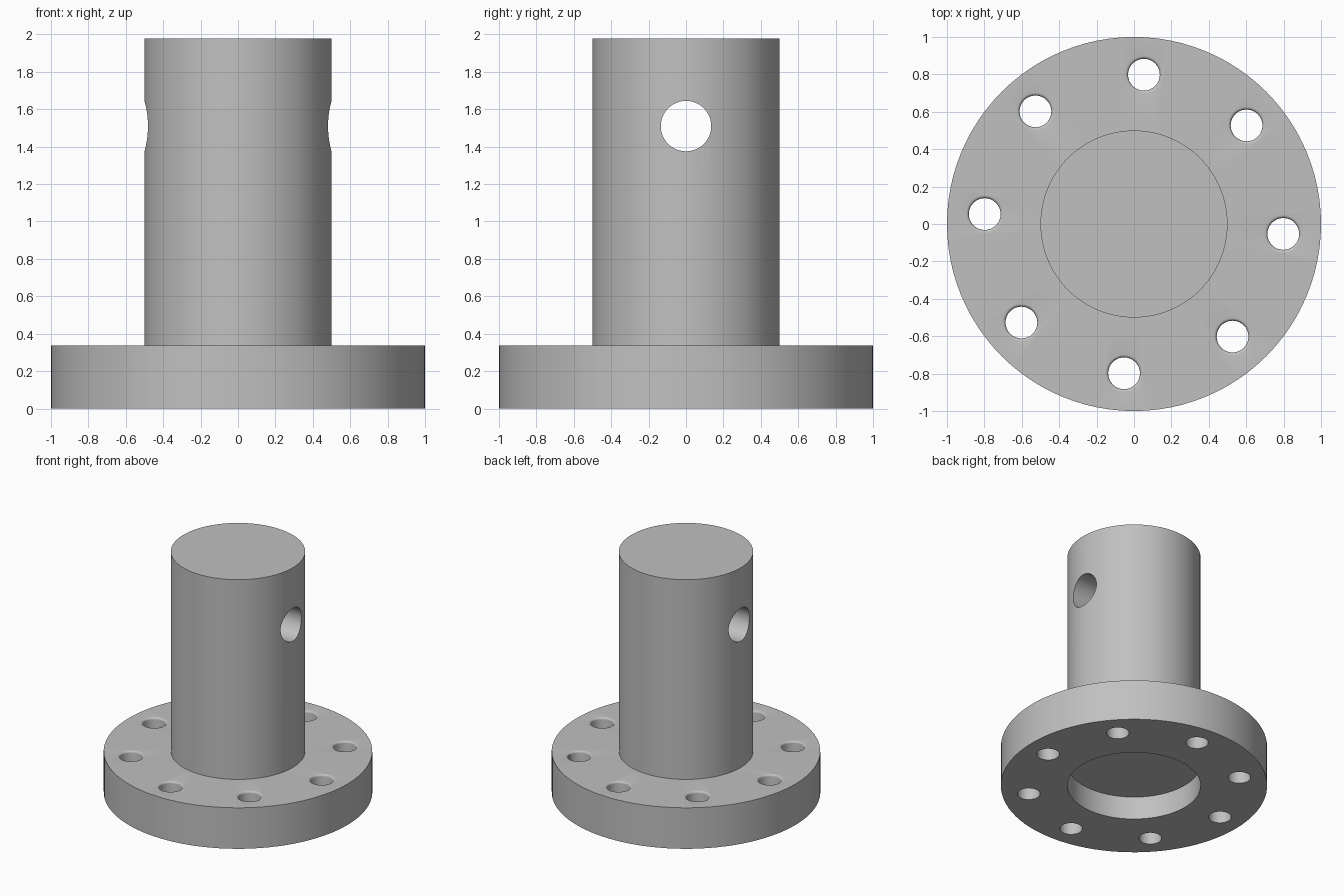
import bpy, bmesh, math
from mathutils import Matrix

if "Cube" in bpy.data.objects:
    bpy.data.objects.remove(bpy.data.objects["Cube"])

STEEL = bpy.data.materials.new("grey_metal")
STEEL.diffuse_color = (0.53, 0.53, 0.53, 1)
STEEL.use_nodes = True
STEEL.node_tree.nodes["Principled BSDF"].inputs["Base Color"].default_value = STEEL.diffuse_color

FLANGE_TOP = 0.337
TOP = 1.978


def lathe(name, profile, segments, matrix=Matrix()):
    """Revolve an (r, z) profile that starts and ends on the axis."""
    bm = bmesh.new()
    verts = [bm.verts.new((r, 0, z)) for r, z in profile]
    edges = [bm.edges.new(p) for p in zip(verts, verts[1:])]
    bmesh.ops.spin(bm, geom=verts + edges, axis=(0, 0, 1), cent=(0, 0, 0),
                   steps=segments, angle=math.tau)
    bmesh.ops.remove_doubles(bm, verts=bm.verts, dist=1e-5)
    bmesh.ops.recalc_face_normals(bm, faces=bm.faces)
    bm.transform(matrix)
    mesh = bpy.data.meshes.new(name)
    bm.to_mesh(mesh)
    bm.free()
    mesh.materials.append(STEEL)
    obj = bpy.data.objects.new(name, mesh)
    bpy.context.collection.objects.link(obj)
    return obj


def cut(body, cutter):
    mod = body.modifiers.new("cut", 'BOOLEAN')
    mod.operation = 'DIFFERENCE'
    mod.solver = 'EXACT'
    mod.object = cutter
    bpy.context.view_layer.objects.active = body
    bpy.ops.object.modifier_apply(modifier=mod.name)
    bpy.data.objects.remove(cutter)


# Round flange with a blind recess underneath, and the shaft above it
body = lathe("flanged_shaft", [
    (0, 0.19), (0.5, 0.19), (0.5, 0), (1, 0), (1, FLANGE_TOP),
    (0.5, FLANGE_TOP), (0.5, TOP), (0, TOP)], 96)

# Eight bolt holes with a rounded upper rim
hole_r, fillet = 0.085, 0.016
rim = [(hole_r + fillet * (1 - math.cos(a)), FLANGE_TOP - fillet * (1 - math.sin(a)))
       for a in [math.pi / 2 * i / 5 for i in range(6)]]
bolt_profile = [(0, -0.1), (hole_r, -0.1)] + rim + [(hole_r + fillet, 0.45), (0, 0.45)]
for i in range(8):
    a = math.radians(45 * i - 3.8)
    place = Matrix.Translation((0.8 * math.cos(a), 0.8 * math.sin(a), 0))
    cut(body, lathe("bolt_hole_cutter", bolt_profile, 32, place))

# Cross hole through the shaft
cross = Matrix.Translation((0, 0, 1.51)) @ Matrix.Rotation(math.pi / 2, 4, 'Y')
cut(body, lathe("cross_hole_cutter", [(0, -0.8), (0.135, -0.8), (0.135, 0.8), (0, 0.8)],
                48, cross))

bpy.ops.object.select_all(action='DESELECT')
body.select_set(True)
bpy.context.view_layer.objects.active = body
bpy.ops.object.shade_smooth_by_angle(angle=math.radians(30))
